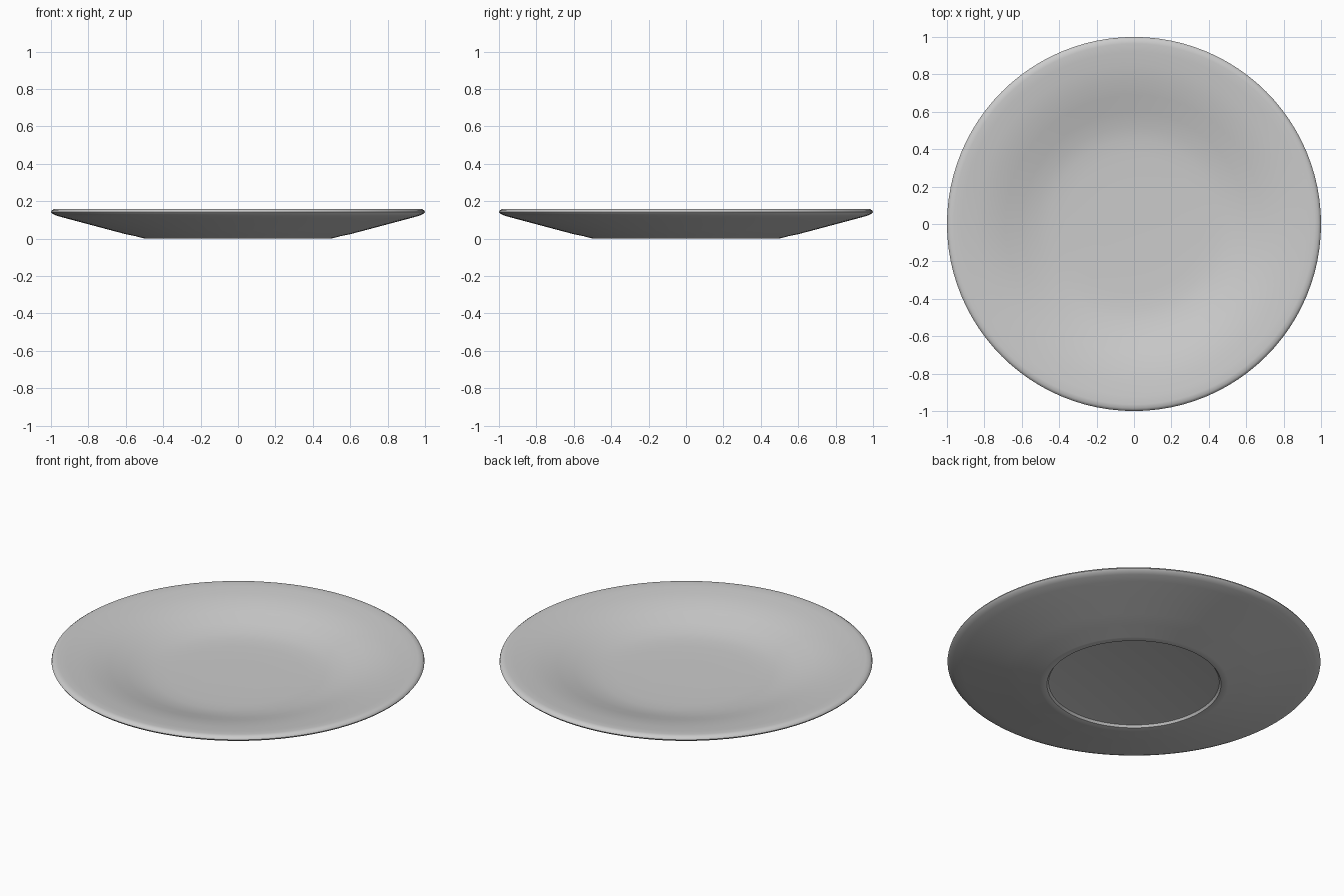
import bpy, bmesh, math

if "Cube" in bpy.data.objects:
    bpy.data.objects.remove(bpy.data.objects["Cube"])

# Plate cross-section (radius, height): upper face, rim, underside, foot ring, recess
profile = [(0, 0.054), (0.2, 0.054), (0.37, 0.056), (0.45, 0.060), (0.52, 0.069),
           (0.60, 0.089), (0.69, 0.115), (0.77, 0.136), (0.85, 0.149), (0.92, 0.156),
           (0.965, 0.160), (0.985, 0.158), (0.997, 0.150), (1.0, 0.143), (0.993, 0.134),
           (0.97, 0.123), (0.92, 0.109), (0.80, 0.077), (0.68, 0.045), (0.60, 0.024),
           (0.55, 0.014), (0.505, 0.002), (0.495, 0.0), (0.475, 0.0), (0.467, 0.002),
           (0.458, 0.015), (0.445, 0.018), (0, 0.018)]

# Spin the section into a closed body
bm = bmesh.new()
verts = [bm.verts.new((r, 0, z)) for r, z in profile]
edges = [bm.edges.new(pair) for pair in zip(verts, verts[1:])]
bmesh.ops.spin(bm, geom=verts + edges, cent=(0, 0, 0), axis=(0, 0, 1),
               angle=math.tau, steps=96, use_duplicate=False)
bmesh.ops.remove_doubles(bm, verts=bm.verts[:], dist=1e-4)
bmesh.ops.recalc_face_normals(bm, faces=bm.faces[:])
mesh = bpy.data.meshes.new("plate")
bm.to_mesh(mesh)
bm.free()

plate = bpy.data.objects.new("plate", mesh)
bpy.context.collection.objects.link(plate)
bpy.context.view_layer.objects.active = plate
plate.select_set(True)
bpy.ops.object.shade_smooth_by_angle(angle=math.radians(40))
